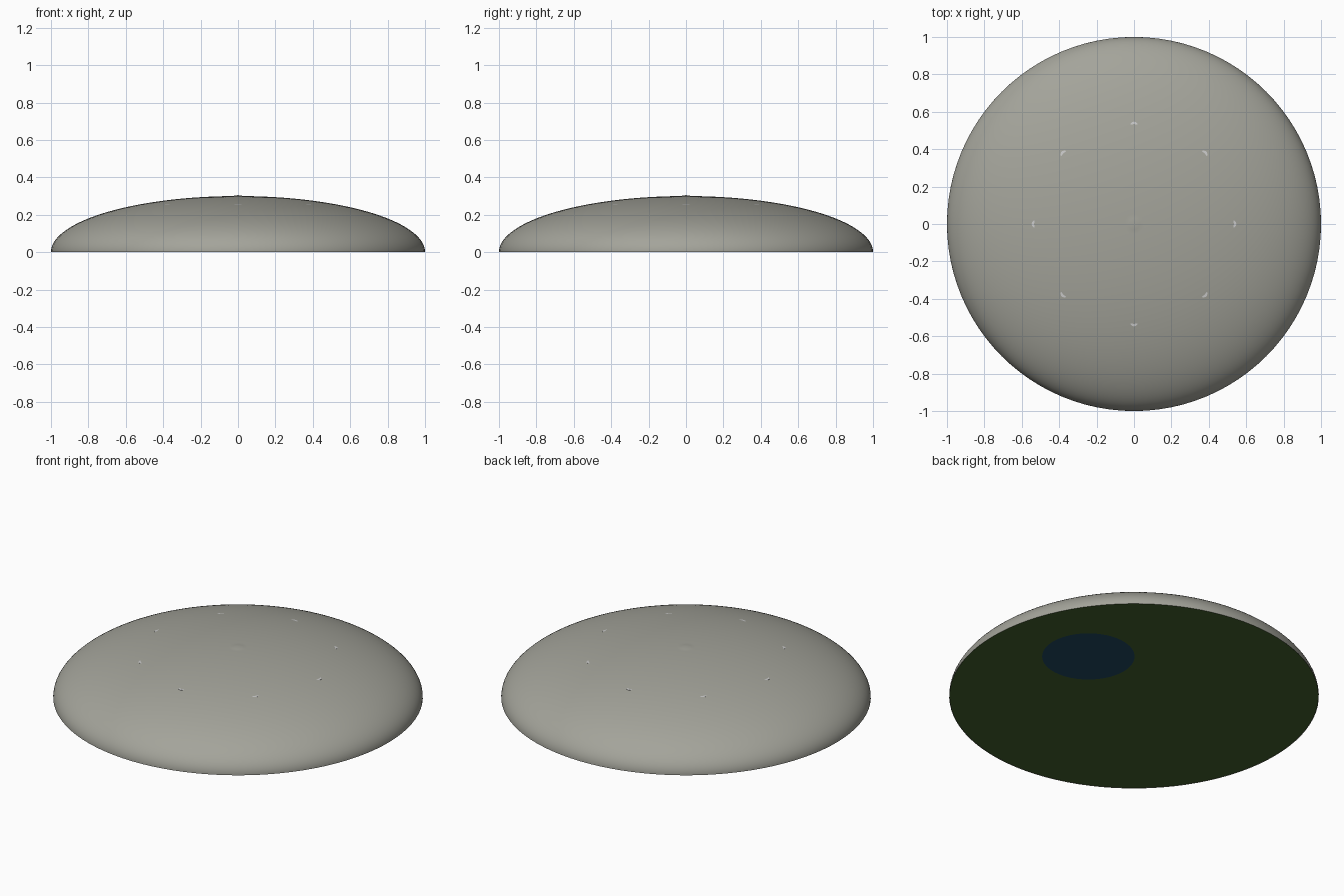
import bpy, bmesh, math
from mathutils import Matrix

if "Cube" in bpy.data.objects:
    bpy.data.objects.remove(bpy.data.objects["Cube"])

HEIGHT, STEPS, SIDES = 0.3, 64, 96


def make_object(name, bm, color):
    mesh = bpy.data.meshes.new(name)
    bm.to_mesh(mesh)
    bm.free()
    obj = bpy.data.objects.new(name, mesh)
    bpy.context.collection.objects.link(obj)
    mat = bpy.data.materials.new(name + "_paint")
    mat.diffuse_color = (*color, 1)
    mat.use_nodes = True
    mat.node_tree.nodes["Principled BSDF"].inputs["Base Color"].default_value = mat.diffuse_color
    mesh.materials.append(mat)
    bpy.ops.object.select_all(action='DESELECT')
    obj.select_set(True)
    bpy.context.view_layer.objects.active = obj
    bpy.ops.object.shade_smooth_by_angle(angle=math.radians(50))
    return obj


def disc(name, radius, x, y, z, color, sides=96):
    bm = bmesh.new()
    bmesh.ops.create_circle(bm, cap_ends=True, segments=sides, radius=radius)
    bmesh.ops.translate(bm, verts=bm.verts, vec=(x, y, z))
    obj = make_object(name, bm, color)
    if obj.data.polygons[0].normal.z > 0:
        obj.data.flip_normals()


def dome_z(r):
    return HEIGHT * math.sqrt(1 - r * r)


# Flattened dome: elliptical profile spun about z, tiny peak at the crown
end = math.acos(0.03)
profile = [(math.cos(end * i / STEPS), HEIGHT * math.sin(end * i / STEPS))
           for i in range(STEPS + 1)]
profile.append((0.0, HEIGHT + 0.005))

bm = bmesh.new()
verts = [bm.verts.new((r, 0, z)) for r, z in profile]
edges = [bm.edges.new(pair) for pair in zip(verts, verts[1:])]
bmesh.ops.spin(bm, geom=verts + edges, cent=(0, 0, 0), axis=(0, 0, 1),
               angle=math.tau, steps=SIDES)
bmesh.ops.remove_doubles(bm, verts=bm.verts, dist=1e-5)
bmesh.ops.recalc_face_normals(bm, faces=bm.faces)
if max(bm.faces, key=lambda f: f.calc_center_median().z).normal.z < 0:
    bmesh.ops.reverse_faces(bm, faces=bm.faces)
make_object("dome", bm, (0.37, 0.37, 0.325))

# Ground closing the underside, with a round pond
disc("ground", 0.998, 0, 0, 0.002, (0.055, 0.117, 0.026))
disc("pond", 0.25, 0.465, 0.17, 0.0, (0.014, 0.065, 0.12), 64)

# Ring of eight posts; sloped tops just break through the dome on the outside
POST_R, RING_R, CROSS_R = 0.02, 0.527, 0.534
for i in range(8):
    bm = bmesh.new()
    bmesh.ops.create_cone(bm, cap_ends=True, segments=20, radius1=POST_R,
                          radius2=POST_R, depth=0.2)
    for v in bm.verts:
        v.co.x += RING_R
        if v.co.z > 0:
            v.co.z = dome_z(CROSS_R) - 0.12 * (v.co.x - CROSS_R)
        else:
            v.co.z = 0.004
    bmesh.ops.rotate(bm, verts=bm.verts, cent=(0, 0, 0),
                     matrix=Matrix.Rotation(i * math.tau / 8, 3, 'Z'))
    bmesh.ops.recalc_face_normals(bm, faces=bm.faces)
    make_object(f"post_{i + 1}", bm, (0.8, 0.8, 0.8))
